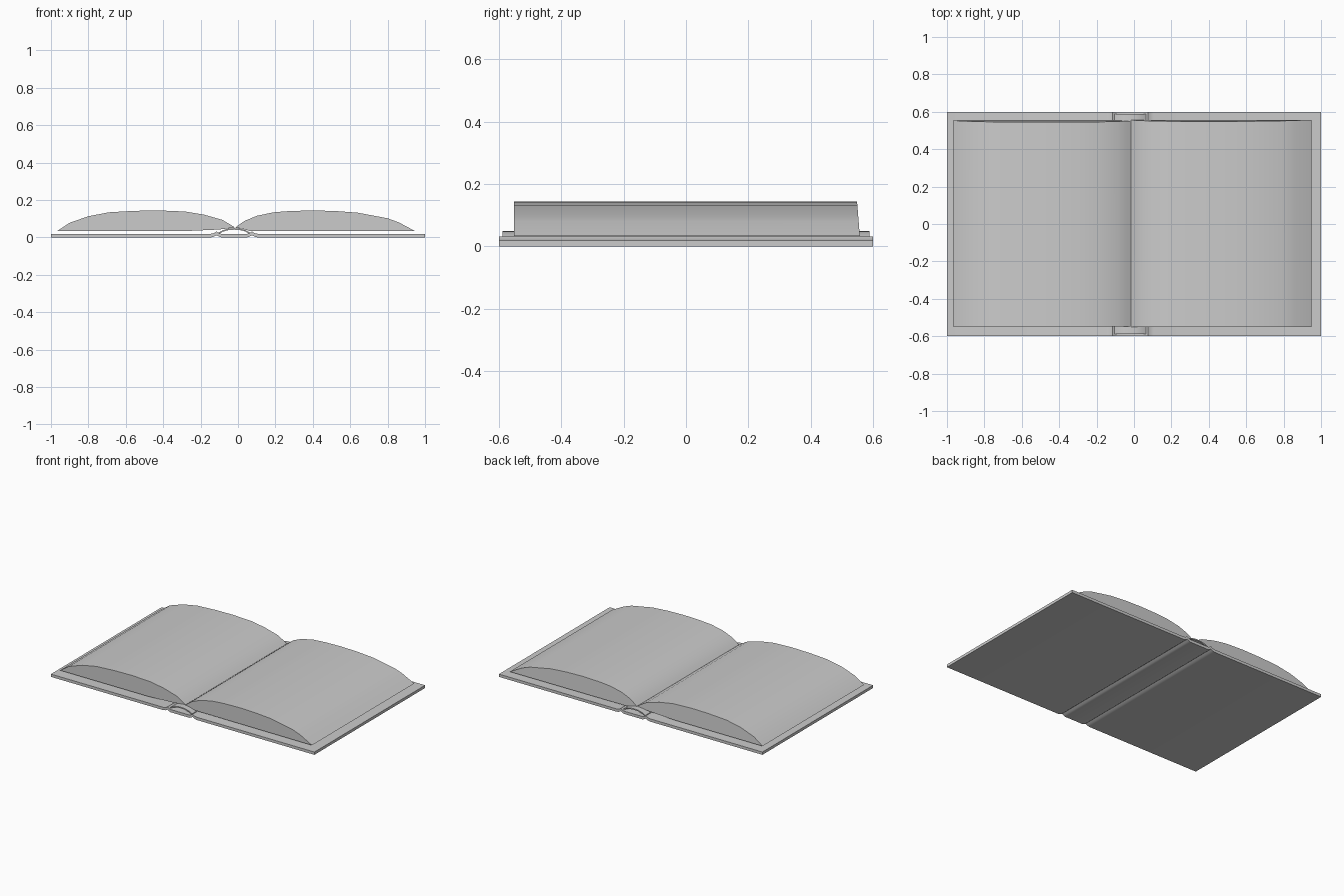
import bpy

if "Cube" in bpy.data.objects:
    bpy.data.objects.remove(bpy.data.objects["Cube"])


def extrude_profile(name, profile, front, back, lean=0.0):
    """Closed XZ outline extruded along Y; lean tilts the back end with height."""
    n = len(profile)
    verts = [(x, front, z) for x, z in profile]
    verts += [(x, back - lean * (z - 0.035), z) for x, z in profile]
    faces = [(i, i + n, (i + 1) % n + n, (i + 1) % n) for i in range(n)]
    faces += [tuple(range(n)), tuple(range(2 * n - 1, n - 1, -1))]
    mesh = bpy.data.meshes.new(name)
    mesh.from_pydata(verts, [], faces)
    obj = bpy.data.objects.new(name, mesh)
    bpy.context.collection.objects.link(obj)
    bpy.ops.object.select_all(action='DESELECT')
    obj.select_set(True)
    bpy.context.view_layer.objects.active = obj
    bpy.ops.object.mode_set(mode='EDIT')
    bpy.ops.mesh.select_all(action='SELECT')
    bpy.ops.mesh.normals_make_consistent(inside=False)
    bpy.ops.object.mode_set(mode='OBJECT')
    bpy.ops.object.shade_smooth_by_angle(angle=0.5)
    return obj


def strip(path, thickness):
    """Outline of a band lying above an open XZ path."""
    return path + [(x, z + thickness) for x, z in reversed(path)]


MID = -0.02  # centre line of the spine

# Cover: two boards joined by raised hinge folds and a flat spine
hinge = [(0.125, 0.0), (0.108, 0.004), (0.095, 0.012), (0.082, 0.004), (0.07, 0.0)]
cover_path = [(-1, 0)] + [(MID - x, z) for x, z in hinge]
cover_path += [(MID + x, z) for x, z in reversed(hinge)] + [(1, 0)]
extrude_profile("cover", strip(cover_path, 0.019), -0.6, 0.6)

# Hollow spine lining arching up to the page gutter
arch = [(-0.083, 0.018), (-0.06, 0.031), (-0.03, 0.039), (0, 0.041),
        (0.03, 0.039), (0.06, 0.031), (0.083, 0.018)]
extrude_profile("spine_lining", strip([(MID + x, z) for x, z in arch], 0.008),
                -0.588, 0.588)

# Page blocks: domed tops, flat undersides lifting at the gutter
left_pages = [(-0.968, 0.033), (-0.9, 0.078), (-0.8, 0.113), (-0.69, 0.134),
              (-0.55, 0.142), (-0.42, 0.144), (-0.28, 0.138), (-0.18, 0.121),
              (-0.085, 0.094), (-0.04, 0.068), (-0.015, 0.052),
              (-0.05, 0.049), (-0.1, 0.042), (-0.3, 0.033)]
right_pages = [(0.948, 0.033), (0.86, 0.08), (0.8, 0.102), (0.64, 0.132),
               (0.52, 0.141), (0.4, 0.144), (0.28, 0.141), (0.19, 0.134),
               (0.1, 0.115), (0.035, 0.088), (0.005, 0.067), (-0.015, 0.052),
               (0.02, 0.047), (0.06, 0.035)]
extrude_profile("left_pages", left_pages, -0.547, 0.553, 0.08)
extrude_profile("right_pages", right_pages, -0.552, 0.557, 0.08)
